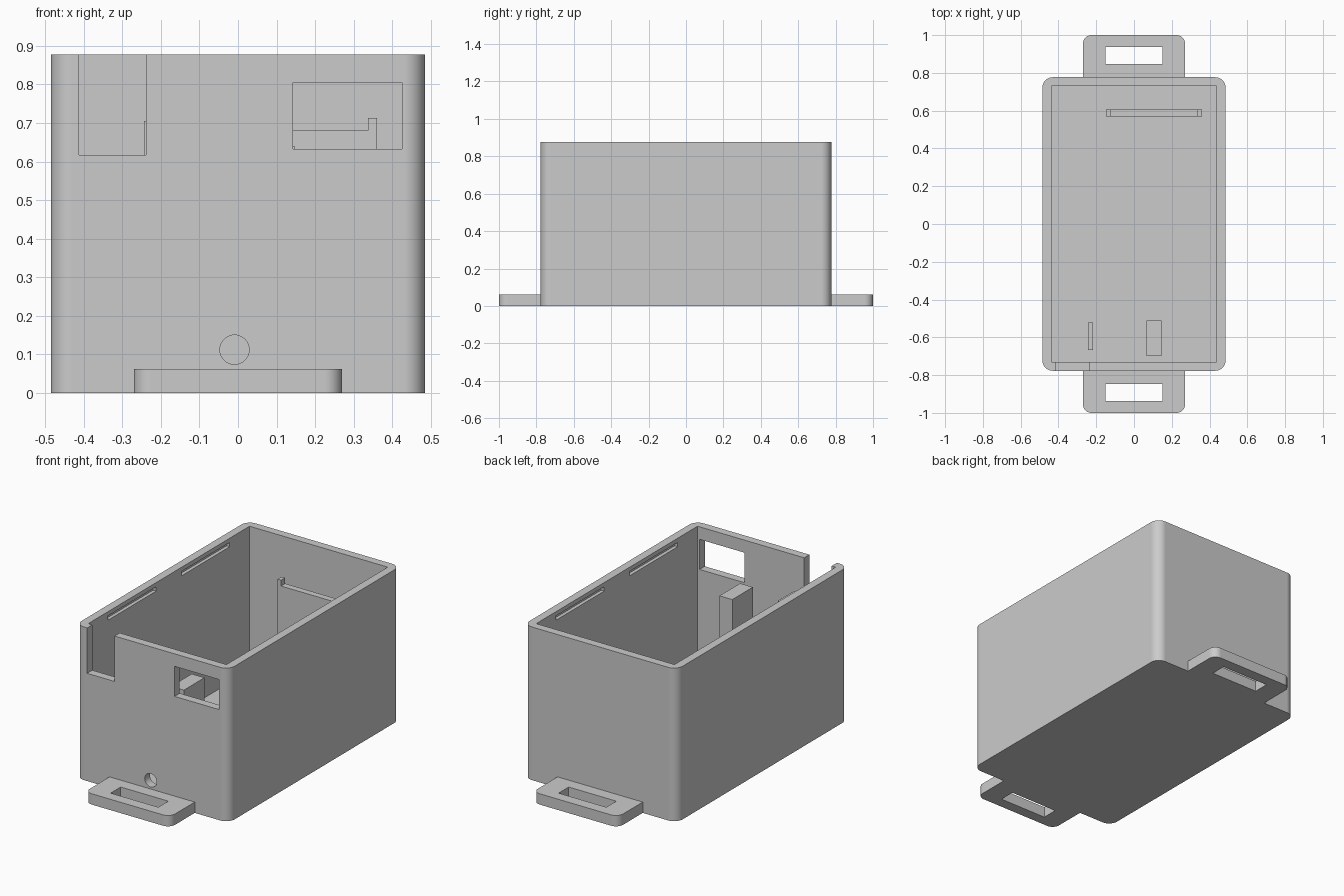
import bpy
import bmesh
from mathutils import Matrix, Vector

cube = bpy.data.objects.get("Cube")
if cube:
    bpy.data.objects.remove(cube, do_unlink=True)

grey = bpy.data.materials.new("plain grey")
grey.use_nodes = True
grey.diffuse_color = (0.6, 0.6, 0.6, 1)
grey.node_tree.nodes["Principled BSDF"].inputs["Base Color"].default_value = (0.6, 0.6, 0.6, 1)


def add_object(name, bm):
    mesh = bpy.data.meshes.new(name)
    bm.to_mesh(mesh)
    bm.free()
    mesh.materials.append(grey)
    obj = bpy.data.objects.new(name, mesh)
    bpy.context.collection.objects.link(obj)
    return obj


def box(name, x, y, z, radius=0, rounded=lambda v: True):
    """Box between pairs of limits; chosen upright edges can be rounded."""
    bm = bmesh.new()
    bmesh.ops.create_cube(bm, size=1)
    for v in bm.verts:
        v.co = Vector(lim[0] if c < 0 else lim[1] for c, lim in zip(v.co, (x, y, z)))
    if radius:
        edges = [e for e in bm.edges
                 if abs(e.verts[0].co.z - e.verts[1].co.z) > 0.01 and rounded(e.verts[0].co)]
        bmesh.ops.bevel(bm, geom=edges, offset=radius, segments=12, profile=0.5, affect='EDGES')
    return add_object(name, bm)


def activate(obj):
    bpy.ops.object.select_all(action='DESELECT')
    obj.select_set(True)
    bpy.context.view_layer.objects.active = obj


def cut(obj, cutter):
    activate(obj)
    mod = obj.modifiers.new("cut", 'BOOLEAN')
    mod.operation = 'DIFFERENCE'
    mod.solver = 'EXACT'
    mod.object = cutter
    bpy.ops.object.modifier_apply(modifier=mod.name)
    bpy.data.objects.remove(cutter, do_unlink=True)


def smooth(obj):
    activate(obj)
    bpy.ops.object.shade_smooth_by_angle(angle=0.52)
    mod = obj.modifiers.new("flat sides", 'WEIGHTED_NORMAL')
    mod.keep_sharp = True


W, L, H = 0.485, 0.777, 0.877
IW, IL, FLOOR = 0.438, 0.73, 0.05

# Open case with square inner corners
case = box("case", (-W, W), (-L, L), (0, H), 0.055)
cut(case, box("cavity", (-IW, IW), (-IL, IL), (FLOOR, 1)))

# Front wall openings: open notch, window and round cable hole
cut(case, box("notch", (-0.412, -0.238), (-0.85, -0.7), (0.617, 1)))
cut(case, box("window", (0.142, 0.425), (-0.85, -0.7), (0.633, 0.805)))
bm = bmesh.new()
bmesh.ops.create_cone(bm, cap_ends=True, segments=40, radius1=0.038, radius2=0.038, depth=0.2,
                      matrix=Matrix.Translation((-0.009, -0.76, 0.112)) @ Matrix.Rotation(1.570796, 4, 'X'))
cut(case, add_object("cable_hole", bm))

# Lid grooves inside both long walls
for side in (-1, 1):
    for end in (-1, 1):
        cut(case, box("groove", sorted((side * 0.4, side * 0.458)),
                      sorted((end * 0.115, end * 0.55)), (0.828, 0.853)))
smooth(case)

# Slotted mounting tabs at both ends
for end, name in ((-1, "front_tab"), (1, "back_tab")):
    tab = box(name, (-0.27, 0.27), sorted((end * L, end)), (0, 0.062), 0.045,
              lambda co: abs(co.y) > 0.9)
    cut(tab, box("strap_slot", (-0.151, 0.151), sorted((end * 0.846, end * 0.937)), (-0.1, 0.2)))
    smooth(tab)

# Inner supports standing on the floor
base = FLOOR - 0.01
box("thick_post", (0.065, 0.146), (-0.698, -0.512), (base, 0.64))
box("thin_post", (-0.244, -0.217), (-0.666, -0.522), (base, 0.705))

# Back rib with a raised lug at each end
bm = bmesh.new()
outline = [(-0.147, base), (0.361, base), (0.361, 0.713), (0.337, 0.713),
           (0.337, 0.68), (-0.125, 0.68), (-0.125, 0.713), (-0.147, 0.713)]
face = bm.faces.new([bm.verts.new((x, 0.568, z)) for x, z in outline])
ext = bmesh.ops.extrude_face_region(bm, geom=[face])
bmesh.ops.translate(bm, vec=(0, 0.037, 0),
                    verts=[g for g in ext["geom"] if isinstance(g, bmesh.types.BMVert)])
bmesh.ops.recalc_face_normals(bm, faces=bm.faces)
add_object("back_rib", bm)
